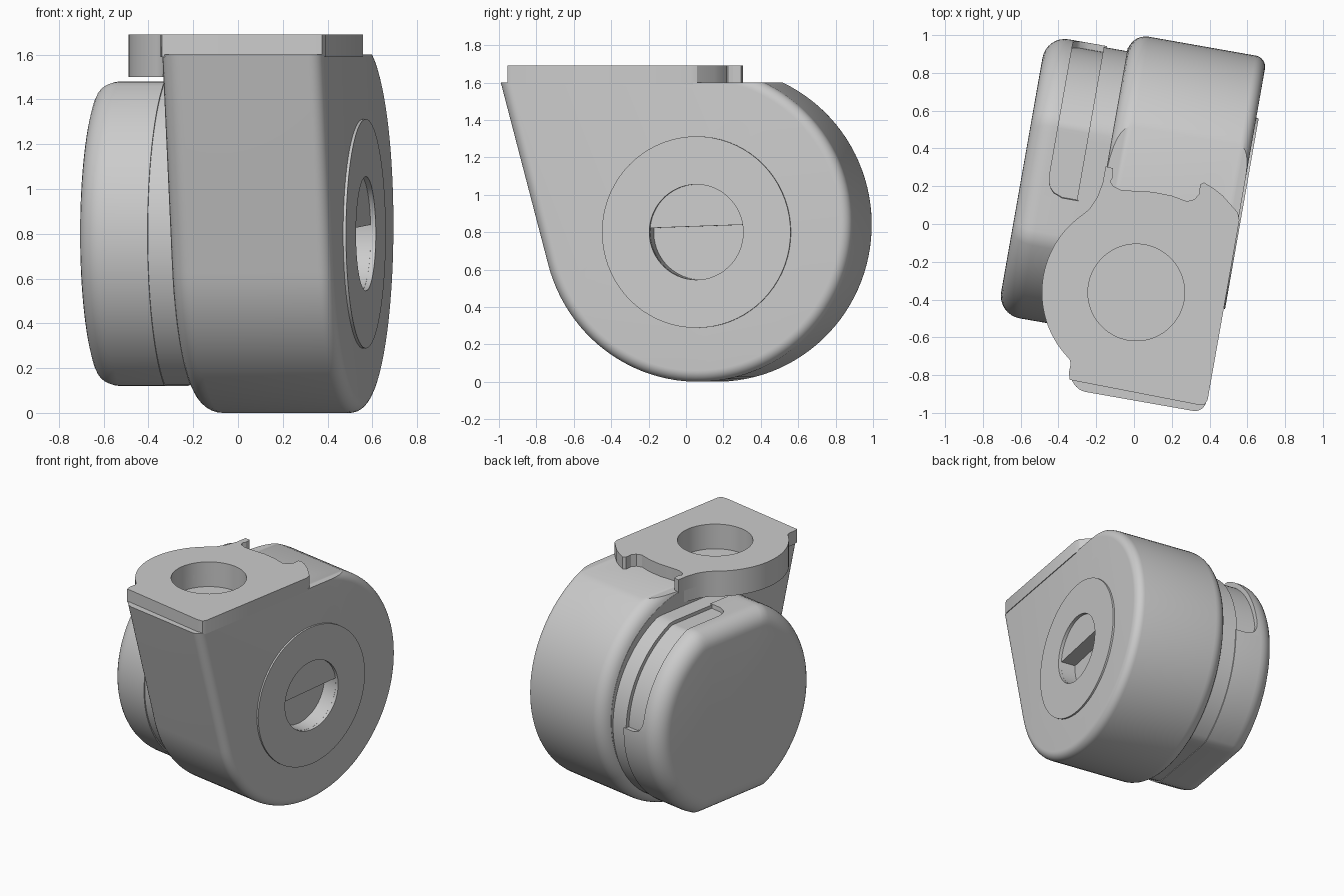
import bpy, bmesh
from math import sin, cos, pi, radians, sqrt, atan2, acos, hypot

if "Cube" in bpy.data.objects:
    bpy.data.objects.remove(bpy.data.objects["Cube"])

TURN = radians(-10)   # wheel axis is swivelled 10 degrees about z


def loft(name, rings, turn=0.0):
    """Skin a list of equal-length closed rings and cap both ends."""
    bm = bmesh.new()
    vs = [[bm.verts.new(p) for p in r] for r in rings]
    n = len(rings[0])
    for a, b in zip(vs, vs[1:]):
        for i in range(n):
            j = (i + 1) % n
            bm.faces.new((a[i], a[j], b[j], b[i]))
    bm.faces.new(vs[0])
    bm.faces.new(vs[-1][::-1])
    bmesh.ops.recalc_face_normals(bm, faces=bm.faces)
    me = bpy.data.meshes.new(name)
    bm.to_mesh(me)
    bm.free()
    ob = bpy.data.objects.new(name, me)
    bpy.context.collection.objects.link(ob)
    ob.rotation_euler.z = turn
    return ob


def slab(name, pts, z0, z1):
    return loft(name, [[(x, y, z) for x, y in pts] for z in (z0, z1)])


def side(u, pts):
    """Place a (v, z) outline at axle position u."""
    return [(u, v, z) for v, z in pts]


def arc(cx, cy, r, a0, a1, n):
    return [(cx + r * cos(radians(a0 + (a1 - a0) * i / n)),
             cy + r * sin(radians(a0 + (a1 - a0) * i / n))) for i in range(n + 1)]


def fillet(u, f, sign, n=8):
    """(u, inset) stations of a quarter-round ending at face u."""
    return [(u - sign * f * (1 - sin(t)), f * (1 - cos(t)))
            for t in (pi / 2 * i / n for i in range(n + 1))]


def cut(ob, cutter):
    m = ob.modifiers.new("cut", 'BOOLEAN')
    m.operation, m.solver, m.object = 'DIFFERENCE', 'EXACT', cutter
    bpy.context.view_layer.objects.active = ob
    bpy.ops.object.modifier_apply(modifier=m.name)


# Teardrop housing: big arc, slanted front line, flat top at z = 1.6
C, R, TOP, FRONT = (0.15, 0.84), 0.84, 1.6, -0.92
dv, dz = FRONT - C[0], TOP - C[1]
tang = atan2(dz, dv) + acos(R / hypot(dv, dz))


def teardrop(d):
    r = R - d
    back = atan2(dz, sqrt(r * r - dz * dz))
    pts = arc(C[0], C[1], r, math_deg(back), math_deg(tang) - 360, 72)
    pts.append((C[0] + (r - dz * sin(tang)) / cos(tang), TOP))
    return pts


def math_deg(a):
    return a * 180 / pi


left = fillet(-0.195, 0.10, -1)[::-1]
right = fillet(0.54, 0.06, 1)
# bevel cannot exceed the amount left above the flat top
LIM = R - dz - 0.002
housing = loft("housing", [side(u, teardrop(min(d, LIM))) for u, d in left + right], TURN)

# Hub ring on the right face
HUB = (0.153, 0.80)
hub = loft("hub_ring", [side(u, arc(*HUB, 0.512, 0, 355, 71)) for u in (0.5, 0.553)], TURN)

# Wheel cap and neck: round discs with flattened top and bottom
def flat_disc(r, h, n=120):
    out = []
    for i in range(n):
        t = 2 * pi * (i + 0.5) / n
        q = min(r, h / abs(sin(t)))
        out.append((HUB[0] + q * cos(t), HUB[1] + q * sin(t)))
    return out


cap_stations = fillet(-0.63, 0.12, -1)[::-1] + [(-0.305, 0)]
cap = loft("wheel_cap", [side(u, flat_disc(0.75 - d, 0.68 - d)) for u, d in cap_stations], TURN)
neck = loft("wheel_neck", [side(u, flat_disc(0.742, 0.675)) for u in (-0.32, -0.15)], TURN)

# Shallow slot round the upper back of the cap, narrowing at its ends
slot_rings = []
A0, A1, NS = 2, 97, 60
for i in range(NS + 1):
    deg = A0 + (A1 - A0) * i / NS
    t = radians(deg)
    e = min(1.0, min(deg - A0, A1 - deg) / 9)
    lo = -0.40 - 0.085 * sqrt(max(0, 1 - (1 - e) ** 2))
    ri = min(0.715, 0.65 / sin(t))
    ring = []
    for u, q in ((lo, ri), (-0.29, ri), (-0.29, 0.95), (lo, 0.95)):
        ring.append((u, HUB[0] + q * cos(t), HUB[1] + q * sin(t)))
    slot_rings.append(ring)
slot = loft("slot_cutter", slot_rings, TURN)

# Mounting plate with its lobed left side and notched back edge
HOLE = (0.012, -0.362)
outline = ([(0.33, -0.955), (0.375, -0.955), (0.39, -0.93), (0.558, 0.02), (0.55, 0.06),
            (0.47, 0.15), (0.42, 0.19), (0.37, 0.22), (0.35, 0.21), (0.345, 0.16),
            (0.32, 0.13), (0.28, 0.12), (0.2, 0.15), (0.1, 0.17), (0.0, 0.175),
            (-0.07, 0.18), (-0.11, 0.2), (-0.125, 0.225), (-0.11, 0.25), (-0.11, 0.295),
            (-0.15, 0.305), (-0.165, 0.22), (-0.195, 0.14), (-0.24, 0.075)]
           + arc(*HOLE, 0.5, 128, 225, 28)
           + [(-0.335, -0.74), (-0.345, -0.79), (-0.34, -0.825)])
plate = slab("mounting_plate", outline, 1.59, 1.69)

# Overhanging boss below the lobe
boss_pts = ([(0.05, 0.1), (-0.14, 0.28), (-0.165, 0.22), (-0.195, 0.14), (-0.24, 0.075)]
            + arc(*HOLE, 0.5, 128, 225, 28)
            + [(-0.335, -0.74), (-0.2, -0.76), (0.05, -0.7)])
boss = slab("mounting_boss", boss_pts, 1.5, 1.595)

# Cutters: stem socket, shallow hub recess, deep lower half recess
socket = slab("socket_cutter", arc(*HOLE, 0.256, 0, 354, 59), 1.505, 2.0)
shallow = loft("recess_cutter", [side(u, arc(*HUB, 0.255, 0, 354, 59)) for u in (0.53, 0.8)], TURN)
deep = loft("half_recess_cutter",
            [side(u, arc(*HUB, 0.254, 175, 369, 40)) for u in (0.42, 0.8)], TURN)
bpy.context.view_layer.update()
for ob in (plate, boss, housing):
    cut(ob, socket)
for ob in (hub, housing):
    cut(ob, shallow)
    cut(ob, deep)
cut(cap, slot)
for c in (socket, shallow, deep, slot):
    bpy.data.objects.remove(c)

# Smooth shading with crisp edges
bpy.ops.object.select_all(action='DESELECT')
for ob in (housing, hub, cap, neck, plate, boss):
    ob.select_set(True)
bpy.context.view_layer.objects.active = housing
bpy.ops.object.shade_smooth_by_angle(angle=radians(30))
